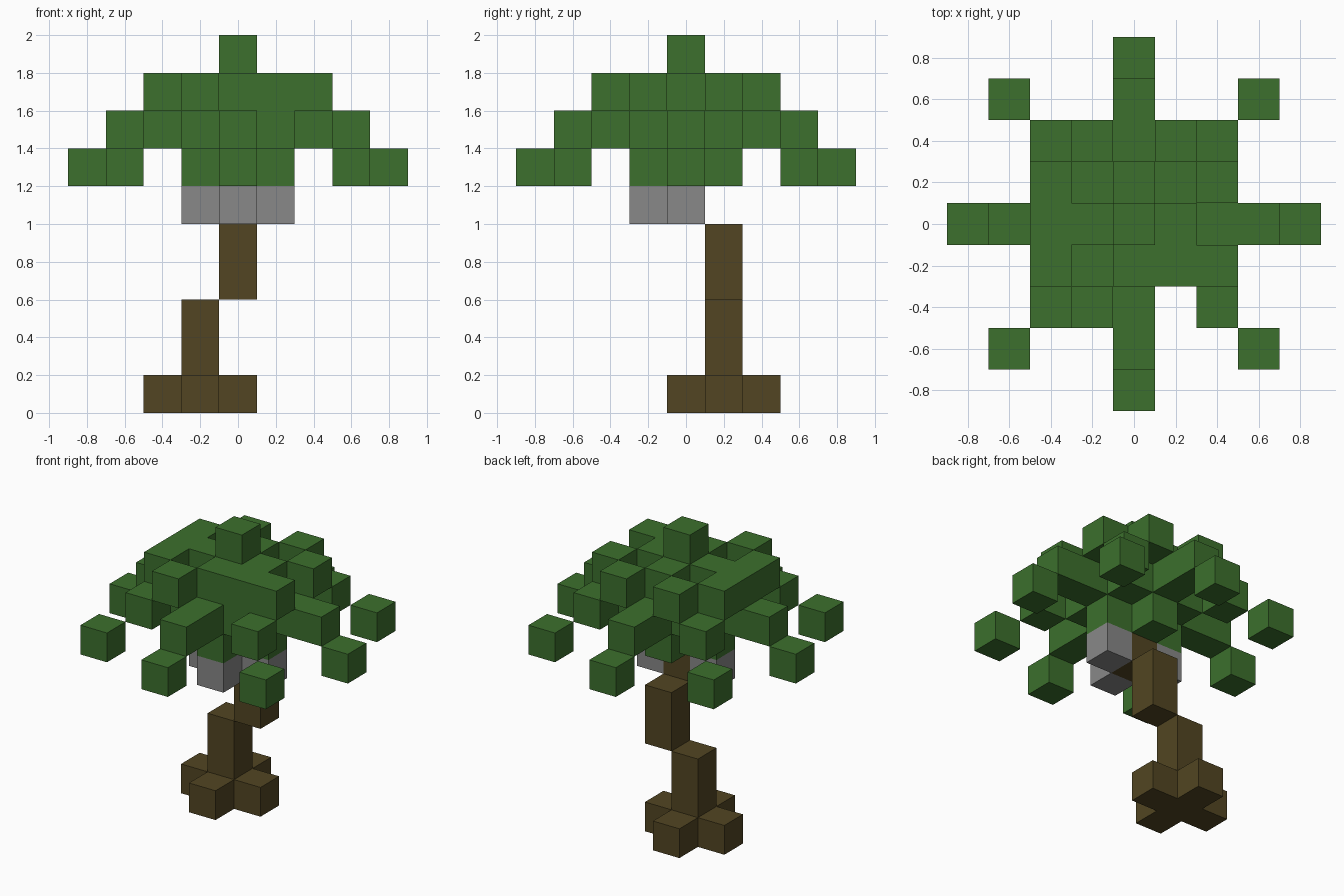
import bpy
import bmesh
from mathutils import Vector

UNIT = 0.2

cube = bpy.data.objects.get("Cube")
if cube:
    bpy.data.objects.remove(cube, do_unlink=True)


def material(name, color):
    mat = bpy.data.materials.new(name)
    mat.use_nodes = True
    mat.diffuse_color = (*color, 1)
    bsdf = next(n for n in mat.node_tree.nodes if n.type == "BSDF_PRINCIPLED")
    bsdf.inputs["Base Color"].default_value = (*color, 1)
    bsdf.inputs["Roughness"].default_value = 0.9
    return mat


leaf = material("leaf green", (0.045, 0.162, 0.026))
bark = material("bark brown", (0.084, 0.060, 0.016))
husk = material("husk grey", (0.246, 0.246, 0.246))


def block(xs, ys, zs):
    """Cells of a box given as inclusive (low, high) ranges."""
    return {(x, y, z)
            for x in range(xs[0], xs[1] + 1)
            for y in range(ys[0], ys[1] + 1)
            for z in range(zs[0], zs[1] + 1)}


def turned(cells):
    """Repeat cells in four quarter turns about the z axis."""
    result = set()
    for x, y, z in cells:
        for _ in range(4):
            result.add((x, y, z))
            x, y = -y, x
    return result


# Trunk: leaning stem in three steps
trunk = (block((-1, -1), (1, 1), (0, 2)) | block((0, 0), (1, 1), (3, 4))
         | {(0, 0, 5)})

# Roots: a cross around the stem foot
roots = {(x - 1, y + 1, z) for x, y, z in turned({(1, 0, 0)})}

# Fruits: under the crown, the rear side is left to the stem
fruits = turned({(1, 0, 5)}) - {(0, 1, 5)}

# Crown: stacked core with a tip
crown = (block((-1, 1), (-1, 1), (7, 7)) | {(0, 0, 6), (0, 0, 8), (0, 0, 9)}
         | turned({(1, 0, 6), (1, 0, 8)}) | {(1, -1, 8), (-2, 0, 8)})

# Fronds: straight and diagonal ones, drooping outward
straight_fronds = turned({(2, 0, 7), (3, 0, 7), (4, 0, 6)})
diagonal_fronds = turned({(2, 2, 7), (3, 3, 6)})

# Upper leaves: short tufts beside each straight frond, one missing
upper_leaves = turned({(2, 1, 8), (2, -1, 8)}) - {(1, -2, 8)}

parts = {
    "trunk": (trunk, bark),
    "roots": (roots, bark),
    "fruits": (fruits, husk),
    "crown": (crown, leaf),
    "straight_fronds": (straight_fronds, leaf),
    "diagonal_fronds": (diagonal_fronds, leaf),
    "upper_leaves": (upper_leaves, leaf),
}
filled = set().union(*(cells for cells, _ in parts.values()))


def build(name, cells, mat):
    """Join unit cubes, leaving out faces that touch another cube."""
    bm = bmesh.new()
    for cell in sorted(cells):
        centre = Vector(cell) + Vector((0, 0, 0.5))
        for axis in range(3):
            for sign in (-1, 1):
                n = Vector((0, 0, 0))
                n[axis] = sign
                if tuple(int(c + d) for c, d in zip(cell, n)) in filled:
                    continue
                u = Vector((0, 0, 0))
                u[(axis + 1) % 3] = 1
                v = n.cross(u)
                corners = (-u - v, u - v, u + v, v - u)
                bm.faces.new([bm.verts.new((centre + (n + c) / 2) * UNIT)
                              for c in corners])
    bmesh.ops.remove_doubles(bm, verts=bm.verts[:], dist=UNIT / 100)
    mesh = bpy.data.meshes.new(name)
    bm.to_mesh(mesh)
    bm.free()
    mesh.materials.append(mat)
    bpy.context.collection.objects.link(bpy.data.objects.new(name, mesh))


for part_name, (part_cells, part_mat) in parts.items():
    build(part_name, part_cells, part_mat)
